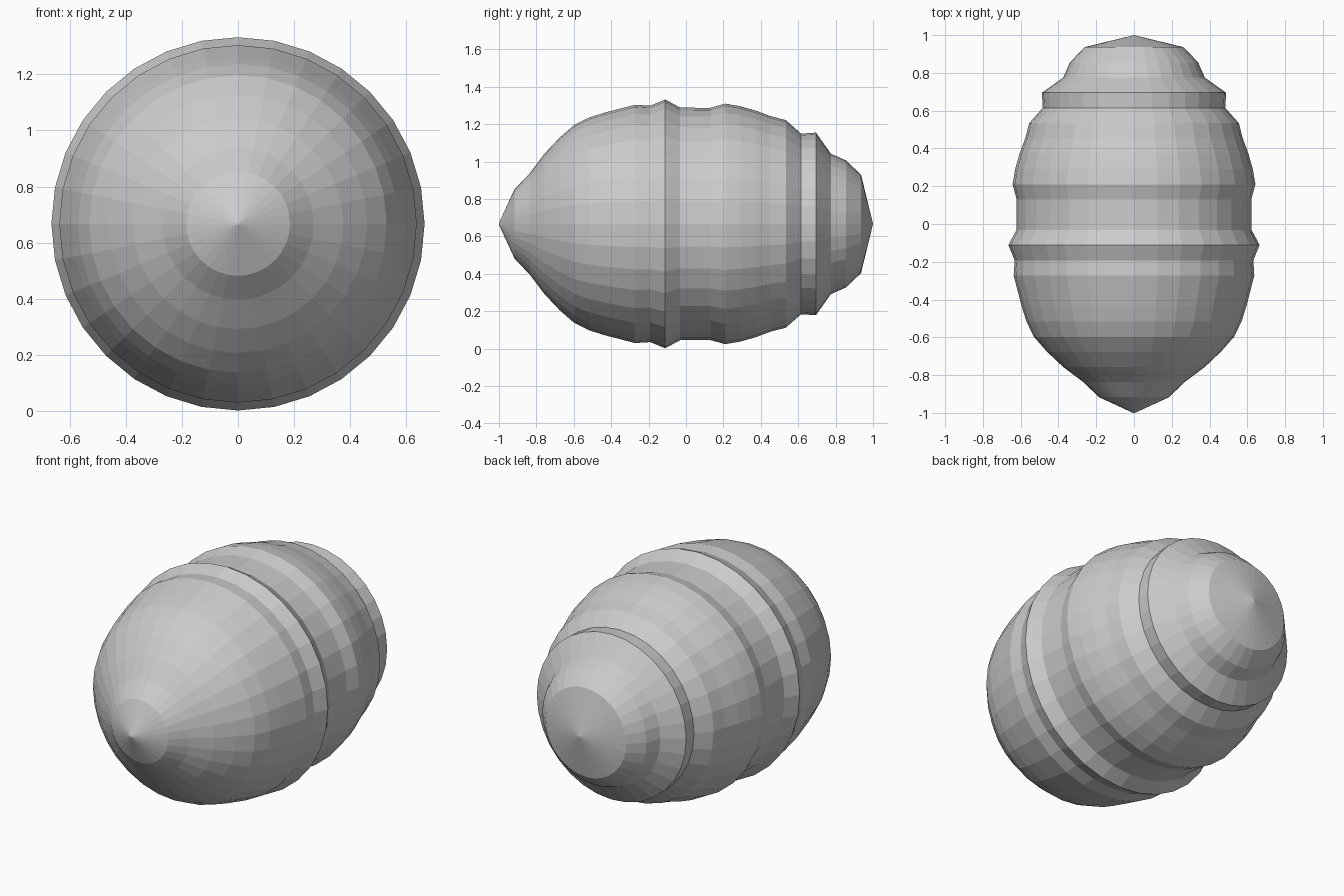
import bpy, bmesh
from math import sin, cos, pi

if "Cube" in bpy.data.objects:
    bpy.data.objects.remove(bpy.data.objects["Cube"])

SIDES = 32
AXIS_Z = 0.667

# Half outline from front tip to back tip: (y, radius)
profile = [
    (-1.0, 0.005), (-0.917, 0.185), (-0.836, 0.27), (-0.757, 0.375),
    (-0.677, 0.46), (-0.597, 0.53), (-0.515, 0.57), (-0.435, 0.595),
    (-0.354, 0.616), (-0.273, 0.637), (-0.192, 0.632), (-0.111, 0.665),
    (-0.031, 0.622), (0.05, 0.621), (0.13, 0.621), (0.21, 0.643),
    (0.291, 0.629), (0.372, 0.606), (0.453, 0.576), (0.534, 0.555),
    (0.615, 0.483), (0.695, 0.488), (0.775, 0.375), (0.855, 0.34),
    (0.936, 0.263),
]

# Turned body: rings along y joined by quads
bm = bmesh.new()
rings = []
for y, r in profile:
    rings.append([bm.verts.new((r * sin(2 * pi * i / SIDES), y,
                                AXIS_Z + r * cos(2 * pi * i / SIDES)))
                  for i in range(SIDES)])
for a, b in zip(rings, rings[1:]):
    for i in range(SIDES):
        j = (i + 1) % SIDES
        bm.faces.new((a[i], a[j], b[j], b[i]))

# Front tip cap and back cone
bm.faces.new(rings[0])
tip = bm.verts.new((0, 1.0, AXIS_Z))
for i in range(SIDES):
    bm.faces.new((rings[-1][i], rings[-1][(i + 1) % SIDES], tip))

bmesh.ops.recalc_face_normals(bm, faces=bm.faces)
mesh = bpy.data.meshes.new("ribbed_shell")
bm.to_mesh(mesh)
bm.free()
bpy.context.collection.objects.link(bpy.data.objects.new("ribbed_shell", mesh))
